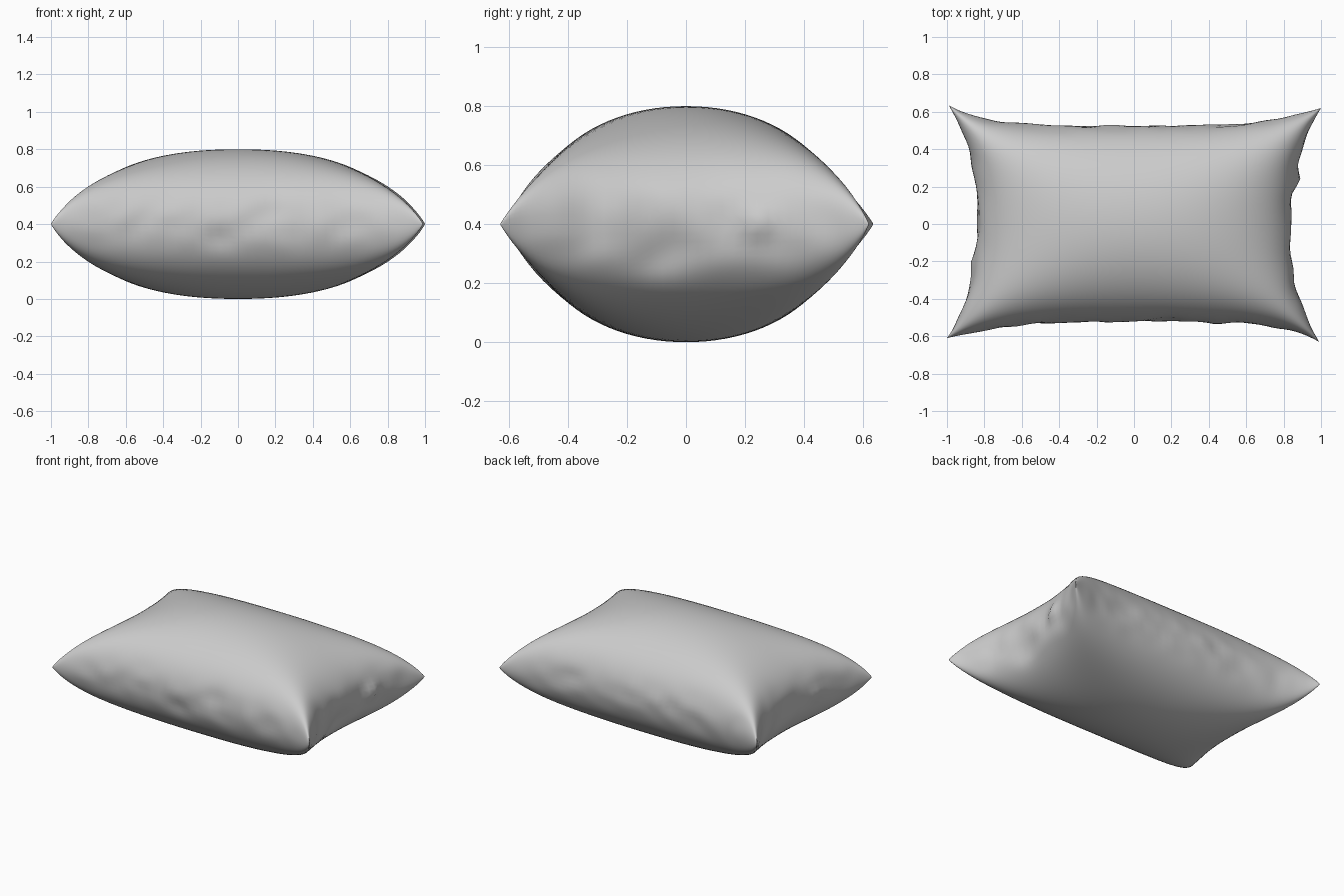
import bpy
import bmesh
from math import sin, pi, exp
from mathutils import Vector, noise

cube = bpy.data.objects.get("Cube")
if cube:
    bpy.data.objects.remove(cube, do_unlink=True)

HALF_HEIGHT = 0.4
# Soft dents and puckers on the sides: centre, radius, push
DENTS = [
    ((-0.08, -0.52, 0.34), 0.08, (0, 0.02, 0)),
    ((0.17, -0.52, 0.46), 0.10, (0, 0.012, 0)),
    ((0.82, -0.09, 0.32), 0.09, (-0.035, 0, 0)),
    ((0.86, 0.24, 0.40), 0.05, (0.025, 0, 0)),
    ((-0.86, -0.21, 0.40), 0.05, (-0.02, 0, 0)),
]
# Small shift of each corner tip, by its side in x and y
TIPS = {(1, 1): (0.0, -0.01), (-1, 1): (0.01, 0.005),
        (1, -1): (-0.01, 0.0), (-1, -1): (0.0, 0.02)}


def pillow_point(s, t, side):
    """Map a grid position to the upper or lower half of the cushion."""
    u, v = sin(s * pi / 2), sin(t * pi / 2)
    # Edges pinch inward between the corners; one diagonal pair is blunter
    blunt = u * v > 0
    x = u * (0.84 + 0.16 * abs(v) ** (2.2 if blunt else 2.8))
    y = v * (0.525 + 0.105 * abs(u) ** (3.6 if blunt else 4.8))
    # Domed profile, kept full towards the corners
    dome_x = max(0, 1 - abs(u) ** 2.2) ** 0.42
    dome_y = max(0, 1 - abs(v) ** 2.05) ** 0.48
    fullness = 1 + 0.6 * (u * v) ** 2
    p = Vector((x, y, HALF_HEIGHT * (1 + side * dome_x * dome_y * fullness)))

    tip = TIPS[(1 if u > 0 else -1, 1 if v > 0 else -1)]
    p += Vector((*tip, 0)) * abs(u * v) ** 8

    # Light puckering, strongest along the seam
    edge = max(abs(u), abs(v)) ** 16 * (1 - abs(u * v) ** 4)
    wave = noise.noise(p * 8) * 0.014 * edge
    p += Vector((u ** 9, v ** 9, 0)) * wave
    for centre, radius, push in DENTS:
        d = (p - Vector(centre)).length / radius
        p += Vector(push) * exp(-d * d)
    return p


# Cushion: two domed sheets sewn together along the seam
bm = bmesh.new()
for side in (1, -1):
    made = bmesh.ops.create_grid(bm, x_segments=64, y_segments=48, size=1)["verts"]
    for vert in made:
        vert.co = pillow_point(vert.co.x, vert.co.y, side)
bmesh.ops.remove_doubles(bm, verts=bm.verts, dist=0.0002)
bmesh.ops.recalc_face_normals(bm, faces=bm.faces)

mesh = bpy.data.meshes.new("pillow")
bm.to_mesh(mesh)
bm.free()
pillow = bpy.data.objects.new("pillow", mesh)
bpy.context.collection.objects.link(pillow)
mesh.shade_smooth()

# Plain grey fabric
fabric = bpy.data.materials.new("grey_fabric")
fabric.use_nodes = True
colour = (0.6, 0.6, 0.6, 1)
fabric.diffuse_color = colour
fabric.node_tree.nodes["Principled BSDF"].inputs["Base Color"].default_value = colour
mesh.materials.append(fabric)
